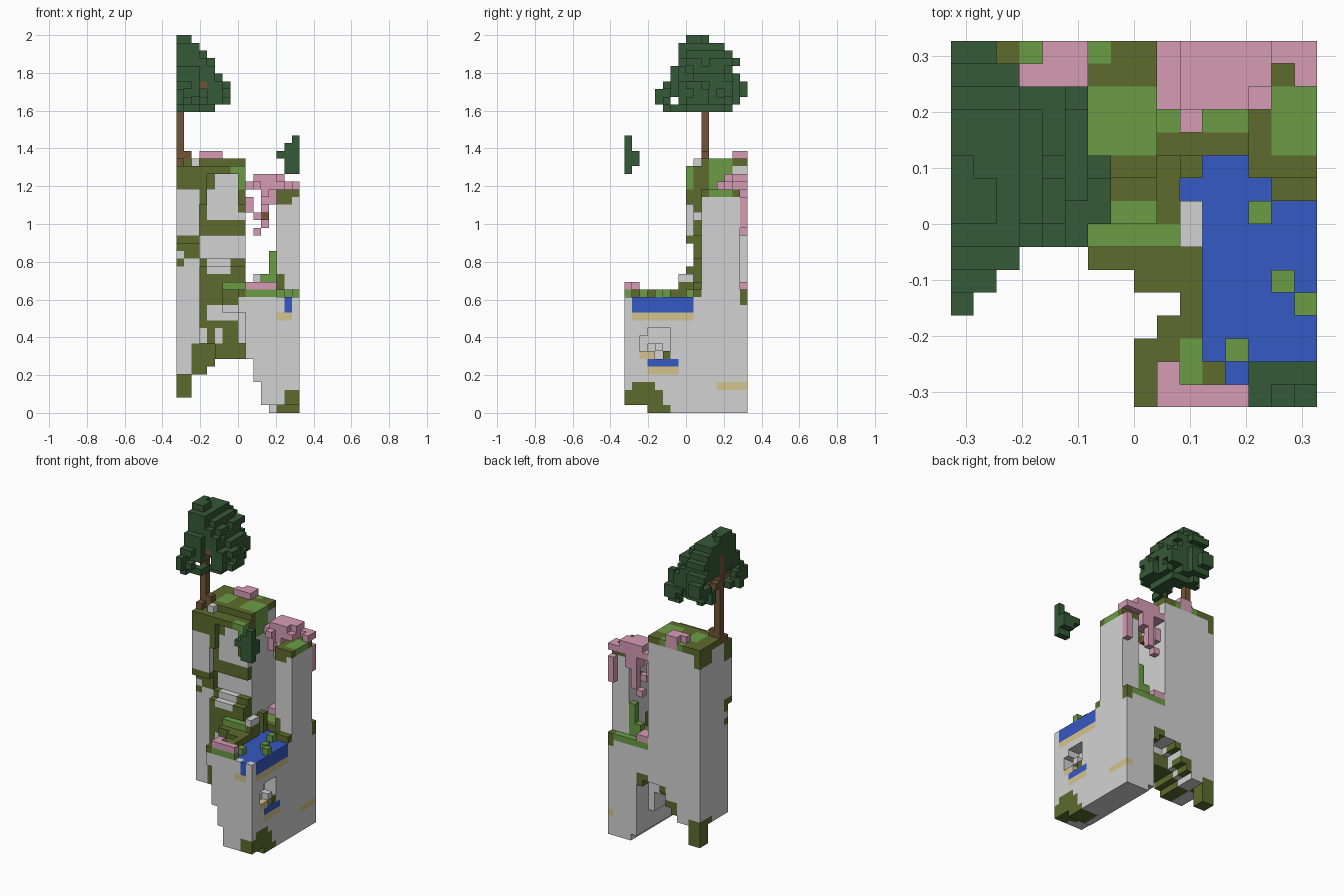
import bpy
import bmesh
import random

random.seed(4)
UNIT = 2 / 49          # edge of one block
SIDE = 16              # blocks across

cube = bpy.data.objects.get("Cube")
if cube:
    bpy.data.objects.remove(cube, do_unlink=True)

PARTS = {
    "rock_cliff": ("stone grey", (0.65, 0.65, 0.65)),
    "moss_patches": ("moss olive", (0.11, 0.147, 0.027)),
    "grass_patches": ("grass green", (0.145, 0.335, 0.06)),
    "blossom_clusters": ("blossom pink", (0.67, 0.335, 0.46)),
    "tree_foliage": ("leaf dark green", (0.036, 0.1, 0.038)),
    "tree_trunk": ("bark brown", (0.17, 0.09, 0.038)),
    "pool_water": ("water blue", (0.036, 0.1, 0.55)),
    "sand_bands": ("sand tan", (0.65, 0.55, 0.27)),
}
ROCK, MOSS, GRASS, PINK, LEAF, BARK, WATER, SAND = PARTS
blocks = {}


def cells(x, y, z):
    """All block positions in inclusive ranges; a plain number is one layer."""
    spans = [(s, s) if isinstance(s, int) else s for s in (x, y, z)]
    a, b, c = [range(lo, hi + 1) for lo, hi in spans]
    return [(i, j, k) for i in a for j in b for k in c]


def fill(part, x, y, z):
    for p in cells(x, y, z):
        blocks[p] = part


def carve(x, y, z):
    for p in cells(x, y, z):
        blocks.pop(p, None)


def paint(part, x, y, z):
    for p in cells(x, y, z):
        if p in blocks:
            blocks[p] = part


# Tall cliff, with a stepped underside
for i, low in enumerate((5, 5, 5, 5, 6, 7, 7, 7, 7)):
    fill(ROCK, i, (8, 15), (low, 31))
    fill(ROCK, i, (10, 15), 32)
carve((0, 8), 8, (19, 21))
carve((0, 2), 8, (5, 18))
carve((3, 8), 8, (22, 26))
carve((3, 8), 9, (20, 22))
carve((4, 7), 8, (25, 30))
carve((3, 4), 8, (5, 8))

# Lower block under the pool, stepping inwards below
for i, low in ((9, 7), (10, 4), (11, 1), (12, 0), (13, 0), (14, 0), (15, 0)):
    fill(ROCK, i, (0, 15), (low, 14))
    fill(ROCK, i, (11, 15), 15)
fill(ROCK, 8, (0, 2), (13, 15))
fill(ROCK, 8, (5, 7), (9, 15))
fill(ROCK, (6, 7), (6, 7), (13, 15))
carve(9, (3, 4), (7, 15))
carve((11, 15), (0, 2), 0)

# Arch hollowed into the back
carve((6, 10), (13, 15), (0, 8))
carve((7, 9), (13, 15), 9)
carve((4, 5), (13, 15), (0, 5))

# Slim column beside the gap
fill(ROCK, (13, 15), (10, 14), (15, 28))

# Moss on the cliff face
for x, z in (((0, 4), (29, 31)), (3, (23, 30)), ((3, 8), (23, 24)), ((0, 3), 21), ((0, 2), 22),
             ((1, 4), 20), (0, 19), ((3, 8), (14, 19)), ((3, 5), (11, 13)),
             (4, (8, 10)), ((6, 7), (8, 11)), ((3, 8), 7), ((2, 4), (5, 6)), (8, 10),
             (8, (26, 31)), ((5, 7), 31)):
    paint(MOSS, x, (6, 9), z)
paint(ROCK, (4, 6), (6, 9), (18, 19))
paint(ROCK, (4, 6), (6, 9), (12, 13))
paint(ROCK, (7, 8), 9, (21, 22))

# Mossy and grassy cliff top
paint(MOSS, (0, 8), (8, 15), 32)
paint(MOSS, (0, 8), (8, 9), 31)
paint(MOSS, 0, (13, 15), (30, 31))
paint(MOSS, 8, (8, 10), (28, 31))
paint(GRASS, (6, 8), (11, 13), (30, 32))
paint(GRASS, 8, (11, 13), (29, 30))
paint(GRASS, (2, 3), (11, 13), 32)
paint(GRASS, 3, 15, 32)
paint(GRASS, 6, 15, 32)
paint(GRASS, (7, 8), 8, 31)
paint(GRASS, 8, 8, (29, 30))
fill(ROCK, 2, 9, 32)

# Hanging moss under the cliff and round the arch
fill(MOSS, (0, 1), (14, 15), (2, 4))
paint(MOSS, (0, 1), (13, 15), 5)
paint(MOSS, (2, 8), (8, 12), (5, 8))
paint(MOSS, (9, 10), (14, 15), (9, 10))
paint(MOSS, (6, 8), (14, 15), 9)
paint(MOSS, (4, 5), (14, 15), (6, 7))

# Pool, its rim and its floor
fill(WATER, (11, 15), (1, 8), (13, 14))
fill(WATER, (10, 13), 9, (13, 14))
fill(WATER, (11, 12), 10, (13, 14))
fill(WATER, 14, 0, (13, 14))
fill(MOSS, 8, (0, 2), 15)
fill(MOSS, (9, 10), (0, 3), 15)
fill(MOSS, 10, (4, 6), 15)
fill(MOSS, (6, 9), (5, 6), 15)
carve((6, 7), 5, 15)
fill(GRASS, (6, 9), 7, 16)
fill(MOSS, (6, 9), 7, 15)
fill(MOSS, 9, (8, 10), (15, 16))
fill(MOSS, (7, 8), 8, (16, 18))
fill(MOSS, 10, (7, 8), 15)
fill(MOSS, 10, 10, (15, 17))
fill(ROCK, 10, (7, 8), 17)
fill(MOSS, 10, (7, 8), 16)
fill(MOSS, (14, 15), 9, 15)
fill(GRASS, (9, 12), 0, 15)
fill(MOSS, 11, 1, 15)
fill(GRASS, 10, (1, 2), 15)
fill(PINK, (9, 12), 0, 16)
fill(PINK, 9, 1, 16)
for x, y in ((12, 2), (14, 5), (15, 4), (13, 8)):
    fill(GRASS, x, y, 15)
paint(SAND, 15, (1, 8), 12)
paint(SAND, (13, 14), 0, 12)

# Grassy floor of the gap
paint(GRASS, (9, 14), (11, 15), 15)
paint(MOSS, (9, 13), 11, 15)
paint(MOSS, 15, 15, (14, 15))
fill(PINK, (9, 10), (14, 15), 16)
fill(GRASS, 12, 14, (16, 20))
fill(GRASS, 11, 14, (16, 17))

# Column top
paint(MOSS, (13, 15), (10, 14), 28)
paint(MOSS, (13, 14), (10, 11), 27)
paint(GRASS, (14, 15), (11, 13), 28)
paint(MOSS, 13, 10, (15, 17))

# Small spring niche in the side wall
carve((14, 15), (2, 5), (7, 9))
carve((14, 15), (3, 5), 10)
fill(ROCK, 14, (3, 4), (7, 8))
fill(ROCK, 15, 4, 8)
fill(WATER, (14, 15), (3, 6), 6)
fill(SAND, 15, (2, 3), 7)
fill(MOSS, 15, 5, 7)
paint(SAND, 15, (3, 6), 5)
paint(SAND, 15, (12, 15), 3)

# Moss at the foot
paint(MOSS, (13, 15), (1, 4), (1, 2))
paint(MOSS, (14, 15), 0, (1, 2))
paint(MOSS, (13, 15), (3, 5), 0)
paint(MOSS, 15, (1, 3), 3)

# Blossoms on the cliff and across the gap
fill(PINK, (3, 5), 14, (32, 33))
fill(PINK, (4, 5), 15, (32, 33))
fill(PINK, (9, 15), 15, 29)
fill(PINK, (9, 13), (13, 14), 29)
fill(PINK, 15, 14, 29)
fill(PINK, 10, 12, 29)
fill(PINK, (10, 13), (14, 15), 30)
fill(PINK, (10, 12), 13, 30)
fill(PINK, (11, 12), (14, 15), (27, 28))
fill(PINK, 11, 13, 28)
fill(PINK, 15, 15, (24, 27))
fill(PINK, 9, 14, (26, 27))
fill(PINK, 10, 14, 25)
fill(PINK, 11, 15, (24, 26))
fill(PINK, 10, 15, 23)
fill(BARK, 11, 14, 25)

# Tree crown, cut flat on one side: reach outwards and span front to back per layer
limit = (1, 2, 2, 3, 6, 7, 7, 7, 6, 6, 6, 3, 2)
for step, (reach, front, back) in enumerate((
        (5, 5, 13), (7, 3, 14), (7, 4, 15), (7, 5, 15), (6, 6, 14),
        (5, 6, 13), (5, 7, 14), (4, 7, 13), (3, 7, 12), (2, 8, 10))):
    level = 39 + step
    mid, half = (front + back) / 2, (back - front) / 2 + 0.6
    for p in cells((0, reach - 1), (front, back), level):
        away = (p[0] / reach) ** 2 + (abs(p[1] - mid) / half) ** 2
        hollow = step < 4 and away < 0.3
        gap = 0.2 if step < 3 else 0.12 if away > 0.5 else 0
        if away < 1.1 and not hollow and p[0] < limit[p[1] - 3] and random.random() > gap:
            blocks[p] = LEAF

# Trunk, root and branches
fill(BARK, 0, 10, (32, 45))
fill(BARK, 1, 10, 33)
fill(BARK, 0, 9, 32)
fill(BARK, 0, 11, 41)
fill(BARK, (1, 2), (7, 10), 41)
fill(BARK, 3, 7, 42)

# Loose foliage over the pool
fill(LEAF, 15, 0, (31, 35))
fill(LEAF, 14, 0, (31, 34))
fill(LEAF, (13, 15), (0, 1), 33)
fill(LEAF, (14, 15), 1, 32)


# Turn the outer block faces of each part into one mesh
def build(part):
    label, colour = PARTS[part]
    mat = bpy.data.materials.new(label)
    mat.use_nodes = True
    mat.diffuse_color = (*colour, 1)
    bsdf = mat.node_tree.nodes["Principled BSDF"]
    bsdf.inputs["Base Color"].default_value = (*colour, 1)
    bm = bmesh.new()
    corners = {}

    def vert(c):
        if c not in corners:
            corners[c] = bm.verts.new(((c[0] - SIDE / 2) * UNIT, (c[1] - SIDE / 2) * UNIT, c[2] * UNIT))
        return corners[c]

    for p in [q for q, name in blocks.items() if name == part]:
        for axis in range(3):
            u, v = (axis + 1) % 3, (axis + 2) % 3
            for side in (0, 1):
                near = list(p)
                near[axis] += 2 * side - 1
                if tuple(near) in blocks:
                    continue
                ring = []
                for a, b in ((0, 0), (1, 0), (1, 1), (0, 1)):
                    c = list(p)
                    c[axis] += side
                    c[u] += a
                    c[v] += b
                    ring.append(vert(tuple(c)))
                bm.faces.new(ring if side else ring[::-1])
    mesh = bpy.data.meshes.new(part)
    bm.to_mesh(mesh)
    bm.free()
    mesh.materials.append(mat)
    bpy.context.collection.objects.link(bpy.data.objects.new(part, mesh))


for part in PARTS:
    build(part)
